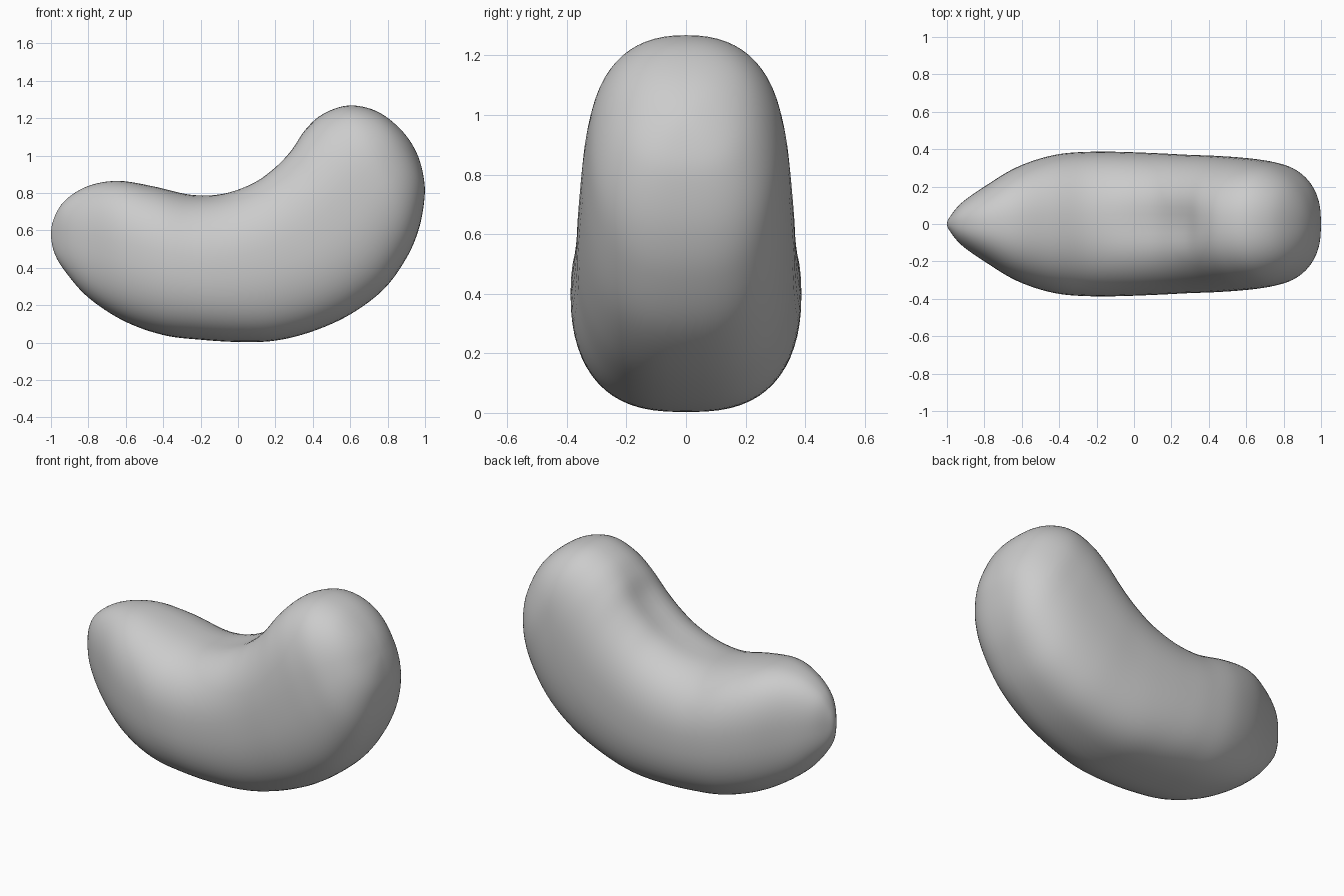
import bpy, bmesh, math
from mathutils import Vector

cube = bpy.data.objects.get("Cube")
if cube:
    bpy.data.objects.remove(cube, do_unlink=True)

SIDES, STEPS = 64, 6

# Sections along the bean: underside x, z, topside x, z, half width, dish depth
STATIONS = [Vector(s) for s in (
    (-1, .58, -1, .58, 0, 0),
    (-.98, .475, -.98, .675, .045, 0),
    (-.92, .375, -.92, .765, .115, 0),
    (-.8, .24, -.8, .838, .2, 0),
    (-.61, .115, -.64, .865, .305, 0),
    (-.4, .04, -.45, .835, .37, 0),
    (-.2, .015, -.25, .79, .387, 0),
    (0, .003, -.08, .805, .385, .01),
    (.2, .01, .08, .87, .378, .02),
    (.4, .06, .19, .955, .37, .03),
    (.6, .15, .27, 1.04, .365, .03),
    (.78, .285, .35, 1.14, .355, .01),
    (.9, .45, .45, 1.22, .34, 0),
    (.965, .6, .59, 1.268, .31, 0),
    (.995, .75, .74, 1.238, .24, 0),
    (.995, .87, .87, 1.14, .14, 0),
    (.955, 1.015, .955, 1.015, 0, 0),
)]


def flipped(s):
    """Section continued past a closed end, for a rounded tip."""
    return Vector((s[2], s[3], s[0], s[1], -s[4], s[5]))


def blend(a, b, c, d, t):
    """Smooth curve through b and c."""
    return b + (c - a) * (t / 2) + (a * 2 - b * 5 + c * 4 - d) * (t * t / 2) \
        + (b * 3 - a - c * 3 + d) * (t ** 3 / 2)


def power(value, exponent):
    return math.copysign(abs(value) ** exponent, value)


def ring(bm, s):
    """Rounded section standing on the chord from underside to topside."""
    low, high = Vector((s[0], 0, s[1])), Vector((s[2], 0, s[3]))
    middle, half = (low + high) / 2, (high - low) / 2
    verts = []
    for i in range(SIDES):
        angle = math.tau * i / SIDES
        c, n = math.cos(angle), math.sin(angle)
        roundness = 2 / (2.35 + .3 * max(0, -n))
        across, up = power(c, roundness), power(n, roundness)
        p = middle + half * up
        p.y = s[4] * across
        if n > 0:
            p -= half.normalized() * s[5] * math.exp(-(across / .3) ** 2) * n
        verts.append(bm.verts.new(p))
    return verts


def tip(bm, s, verts, reverse):
    end = bm.verts.new((s[0], 0, s[1]))
    for a, b in zip(verts, verts[1:] + verts[:1]):
        bm.faces.new((end, b, a) if reverse else (end, a, b))


# Loft the bean body
path = [flipped(STATIONS[1])] + STATIONS + [flipped(STATIONS[-2])]
sections = [blend(*path[i:i + 4], k / STEPS)
            for i in range(len(path) - 3) for k in range(STEPS)][1:]
bm = bmesh.new()
rings = [ring(bm, s) for s in sections]
for r, q in zip(rings, rings[1:]):
    for i in range(SIDES):
        j = (i + 1) % SIDES
        bm.faces.new((r[i], r[j], q[j], q[i]))
tip(bm, STATIONS[0], rings[0], True)
tip(bm, STATIONS[-1], rings[-1], False)

# Even out the surface and find the outside
bmesh.ops.smooth_vert(bm, verts=bm.verts, factor=.5,
                      use_axis_x=True, use_axis_y=True, use_axis_z=True)
bmesh.ops.recalc_face_normals(bm, faces=bm.faces)
for face in bm.faces:
    face.smooth = True
mesh = bpy.data.meshes.new("bean_cushion")
bm.to_mesh(mesh)
bm.free()
bean = bpy.data.objects.new("bean_cushion", mesh)
bpy.context.collection.objects.link(bean)

# Plain grey cover
grey = bpy.data.materials.new("grey_cover")
grey.use_nodes = True
grey.diffuse_color = (.6, .6, .6, 1)
grey.node_tree.nodes["Principled BSDF"].inputs["Base Color"].default_value = (.6, .6, .6, 1)
mesh.materials.append(grey)
